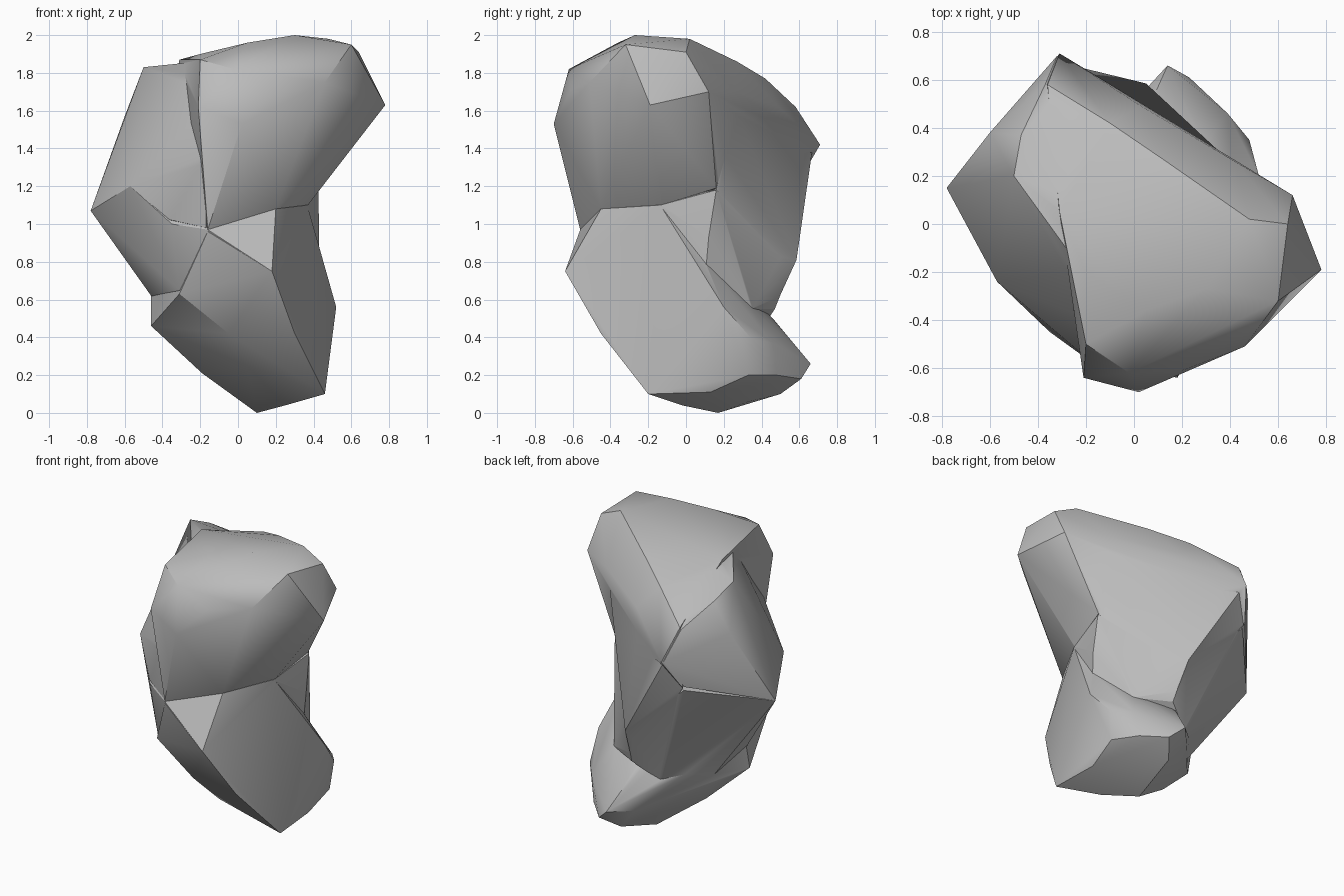
import bpy, bmesh, math

if "Cube" in bpy.data.objects:
    bpy.data.objects.remove(bpy.data.objects["Cube"], do_unlink=True)

# Stone material
stone = bpy.data.materials.new("grey stone")
stone.use_nodes = True
colour = (0.5, 0.5, 0.5, 1)
stone.diffuse_color = colour
stone.node_tree.nodes["Principled BSDF"].inputs["Base Color"].default_value = colour


def boulder(name, corners):
    """Faceted lump: the convex hull of a few corner points."""
    bm = bmesh.new()
    for c in corners:
        bm.verts.new(c)
    res = bmesh.ops.convex_hull(bm, input=bm.verts[:])
    junk = {v for v in res["geom_interior"] + res["geom_unused"]
            if isinstance(v, bmesh.types.BMVert)}
    bmesh.ops.delete(bm, geom=list(junk), context='VERTS')
    bmesh.ops.recalc_face_normals(bm, faces=bm.faces[:])
    me = bpy.data.meshes.new(name)
    bm.to_mesh(me)
    bm.free()
    me.materials.append(stone)
    ob = bpy.data.objects.new(name, me)
    bpy.context.collection.objects.link(ob)
    return ob


# Overhanging head, reaching down to the ledge
head = boulder("rock", [
    (.30, -.27, 2.0), (.05, -.36, 1.96), (.60, -.32, 1.95), (.48, .02, 1.98),
    (.64, 0, 1.91), (.66, .12, 1.70), (.78, -.19, 1.63), (.46, -.51, 1.75),
    (.20, -.61, 1.71), (.02, -.70, 1.53), (-.02, -.62, 1.82), (-.20, -.50, 1.87),
    (-.21, -.64, 1.62), (-.16, -.59, 1.35), (-.20, -.20, 1.90), (-.31, .05, 1.87),
    (-.36, .58, 1.62), (-.31, .71, 1.42), (.12, .27, 1.86), (-.10, .42, 1.77),
    (.03, .49, 1.62), (.42, .26, 1.70), (-.39, .60, 1.23), (.42, .16, 1.19),
    (.37, -.13, 1.10), (.20, -.45, 1.08), (-.16, -.56, .97)])

# Side shoulder beside the head, running down to the side corner
shoulder = boulder("shoulder", [
    (-.50, .20, 1.83), (-.47, .37, 1.75), (-.37, .58, 1.61), (-.32, .70, 1.42),
    (-.60, .38, 1.57), (-.66, .30, 1.32), (-.57, -.24, 1.20), (-.30, .05, 1.85),
    (-.21, -.20, 1.86), (-.40, .59, 1.23), (-.17, -.58, 1.36), (0, .24, 1.78),
    (.05, .05, 1.2), (-.78, .15, 1.07), (-.35, -.45, 1.02), (-.17, -.55, .98)])

# Rear wall joining head and body
rear_wall = boulder("rear_wall", [
    (-.30, .67, 1.40), (.01, .48, 1.60), (.40, .26, 1.62), (-.39, .59, 1.22),
    (.05, .585, .81), (.42, .16, 1.18), (.42, .12, .90), (0, .57, .97),
    (-.15, .49, .90), (0, 0, 1.2), (.08, .47, .56)])

# Middle body
body = boulder("middle_body", [
    (-.16, -.56, .97), (.20, -.45, 1.08), (.37, -.135, 1.10), (.425, .16, 1.18),
    (.18, -.64, .75), (-.78, .15, 1.07), (-.39, .58, 1.20), (-.57, -.24, 1.20),
    (-.35, -.45, 1.0), (.05, .57, .80), (.43, .12, .93), (.42, .10, .70),
    (-.57, .10, .83), (-.31, -.42, .65), (-.46, 0, .62), (-.30, .15, .42),
    (-.08, .39, .43), (.08, .47, .55), (.30, .35, .55)])

# Narrow foot with the rear nub
foot = boulder("foot", [
    (.18, -.64, .75), (.20, -.45, 1.07), (.37, -.13, 1.09), (-.16, -.56, .96),
    (.30, -.45, .42), (.46, -.20, .10), (.25, -.02, .04), (.10, .17, 0),
    (.20, .33, .06), (.44, .13, .11), (.46, .33, .20), (.36, .48, .20),
    (-.19, .05, .21), (-.30, .15, .37), (-.46, -.03, .46), (-.46, .01, .63),
    (-.31, -.43, .63), (-.05, -.41, .42), (.05, -.27, .25), (.52, .20, .56),
    (.42, .10, .80), (.48, .35, .39), (.39, .46, .37), (.14, .66, .26),
    (.23, .61, .18), (.14, .50, .10), (.05, .46, .50), (-.08, .40, .43),
    (.02, .53, .25)])

# Fuse the lumps into one rock
bpy.context.view_layer.objects.active = head
head.select_set(True)
for part in (shoulder, rear_wall, body, foot):
    mod = head.modifiers.new("fuse", 'BOOLEAN')
    mod.operation = 'UNION'
    mod.solver = 'EXACT'
    mod.object = part
    bpy.ops.object.modifier_apply(modifier=mod.name)
    bpy.data.objects.remove(part, do_unlink=True)
bpy.ops.object.shade_smooth_by_angle(angle=math.radians(30))
